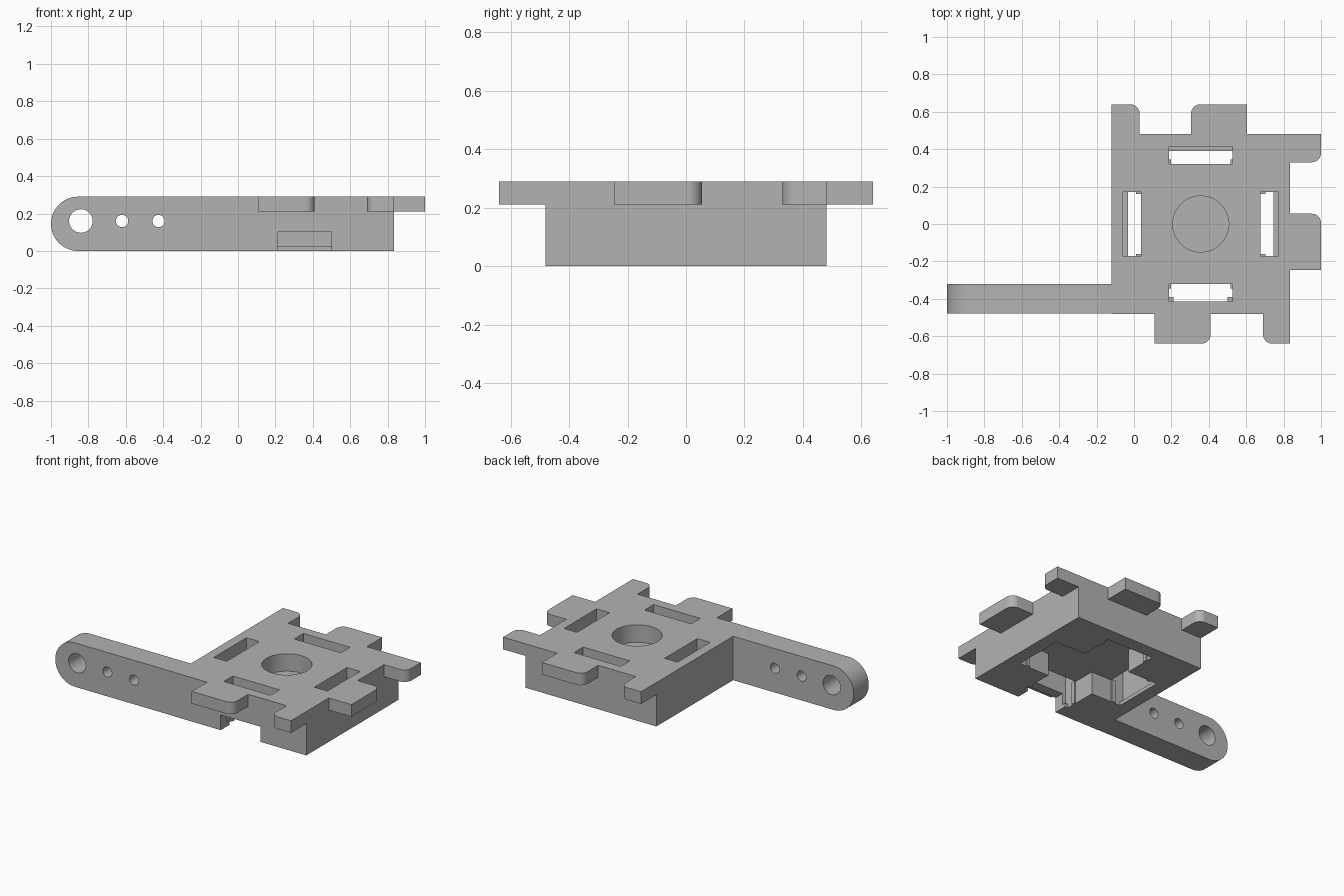
import bpy, bmesh, math
from mathutils import Matrix, Vector

if "Cube" in bpy.data.objects:
    bpy.data.objects.remove(bpy.data.objects["Cube"], do_unlink=True)

CX = 0.357            # body centre in x
TOP = 0.29            # overall height
TAB_Z = 0.21          # underside of the tabs

grey = bpy.data.materials.new("plain grey")
grey.use_nodes = True
grey.diffuse_color = (0.45, 0.45, 0.45, 1)
grey.node_tree.nodes["Principled BSDF"].inputs["Base Color"].default_value = grey.diffuse_color


def finish(name, bm):
    bmesh.ops.recalc_face_normals(bm, faces=bm.faces)
    mesh = bpy.data.meshes.new(name)
    bm.to_mesh(mesh)
    bm.free()
    mesh.materials.append(grey)
    obj = bpy.data.objects.new(name, mesh)
    bpy.context.collection.objects.link(obj)
    return obj


def prism(name, points, direction):
    """Extrude a closed outline along a direction."""
    bm = bmesh.new()
    face = bm.faces.new([bm.verts.new(p) for p in points])
    new = bmesh.ops.extrude_face_region(bm, geom=[face])["geom"]
    moved = [v for v in new if isinstance(v, bmesh.types.BMVert)]
    bmesh.ops.translate(bm, verts=moved, vec=Vector(direction))
    return finish(name, bm)


def box(name, x0, x1, y0, y1, z0, z1):
    return prism(name, [(x0, y0, z0), (x1, y0, z0), (x1, y1, z0), (x0, y1, z0)], (0, 0, z1 - z0))


def arc(cx, cy, r, start, end, steps):
    angles = [math.radians(start + (end - start) * i / steps) for i in range(steps + 1)]
    return [(cx + r * math.cos(a), cy + r * math.sin(a)) for a in angles]


def spin(obj, quarter):
    """Turn a part about the body centre by quarter turns."""
    centre = Matrix.Translation((CX, 0, 0))
    obj.data.transform(centre @ Matrix.Rotation(quarter * math.pi / 2, 4, "Z") @ centre.inverted())
    return obj


def activate(obj):
    bpy.ops.object.select_all(action="DESELECT")
    obj.select_set(True)
    bpy.context.view_layer.objects.active = obj


def cut(target, cutter):
    cutter.hide_render = True
    mod = target.modifiers.new("cut", "BOOLEAN")
    mod.operation, mod.solver, mod.object = "DIFFERENCE", "EXACT", cutter
    activate(target)
    bpy.ops.object.modifier_apply(modifier=mod.name)
    bpy.data.objects.remove(cutter, do_unlink=True)


def smooth(obj):
    activate(obj)
    bpy.ops.object.shade_smooth_by_angle(angle=math.radians(30))


# Body block
body = box("body", -0.12, 0.835, -0.48, 0.48, 0, TOP)

# Four slots through the top, leaving a thin lip at the bottom outer edge
for q in range(4):
    cut(body, spin(box("slot", CX - 0.17, CX + 0.17, 0.32, 0.415, 0.025, 0.4), q))

# Cross-shaped pocket open at the bottom
for q in range(2):
    cut(body, spin(box("pocket", CX - 0.17, CX + 0.17, -0.39, 0.39, -0.1, 0.15), q))

# Notch in the front wall
cut(body, box("notch", 0.21, 0.50, -0.6, -0.35, -0.1, 0.10))

# Round recess in the top
cut(body, prism("recess", [(x, y, 0.175) for x, y in arc(CX, 0, 0.15, 0, 355, 71)], (0, 0, 0.2)))
smooth(body)

# Small ribs on the pocket walls
for q in range(4):
    for side in (-1, 1):
        xs = sorted((CX + side * 0.17, CX + side * 0.16))
        spin(box("pocket_rib", *xs, 0.32, 0.345, 0, 0.15), q)

# Arm with a full-round end and three cross holes
end = TOP / 2
outline = [(-0.12, 0), (-0.12, TOP)] + arc(-1 + end, end, end, 90, 270, 32)
arm = prism("arm", [(x, -0.478, z) for x, z in outline], (0, 0.158, 0))
for x, r in ((-0.84, 0.063), (-0.62, 0.033), (-0.425, 0.033)):
    ring = arc(x, 0.16, r, 0, 352.5, 47)
    cut(arm, prism("arm_hole", [(a, -0.6, b) for a, b in ring], (0, 0.5, 0)))
smooth(arm)


# Tabs: each has one rounded outer corner
def tab(name, root, tip, square, rounded, along_x):
    """Tab from root to tip; its sides lie at the square and rounded positions."""
    r = 0.05
    inward = 1 if square > rounded else -1
    outward = 1 if tip > root else -1
    corner = [(rounded + inward * (r - u), tip - outward * (r - v))
              for u, v in arc(0, 0, r, 0, 90, 10)]
    pts = [(square, root), (rounded, root)] + corner + [(square, tip)]
    pts = [(b, a, TAB_Z) if along_x else (a, b, TAB_Z) for a, b in pts]
    smooth(prism(name, pts, (0, 0, TOP - TAB_Z)))


tab("back_corner_tab", 0.48, 0.64, -0.12, 0.03, False)
tab("back_middle_tab", 0.48, 0.64, 0.605, 0.305, False)
tab("left_corner_tab", 0.835, 1.0, 0.48, 0.33, True)
tab("left_middle_tab", 0.835, 1.0, -0.245, 0.055, True)
tab("front_middle_tab", -0.48, -0.64, 0.11, 0.41, False)
tab("front_corner_tab", -0.48, -0.64, 0.835, 0.69, False)
